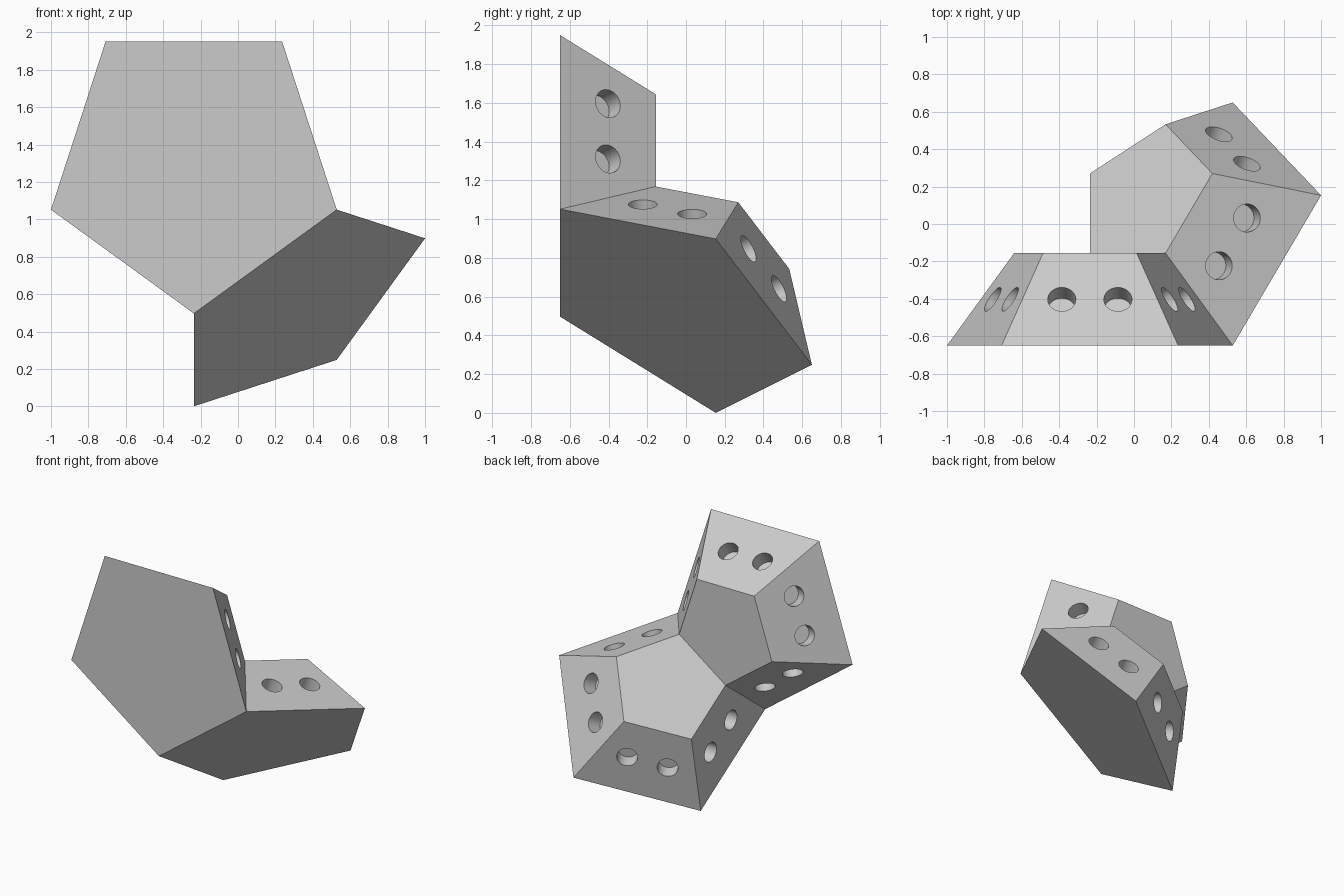
import bpy, bmesh
from math import sin, cos, tan, pi
from mathutils import Matrix, Vector

default = bpy.data.objects.get("Cube")
if default:
    bpy.data.objects.remove(default, do_unlink=True)

EDGE = 0.9443                        # edge of the outer pentagon
APOTHEM = EDGE / (2 * tan(pi / 5))
CORNER = EDGE / (2 * sin(pi / 5))
REACH = 1.1135 * EDGE                # hub to outer pentagon
INNER = 0.53                         # inner pentagon relative to outer
HUB = Vector((-0.236, 0.4015, 1.30))
HOLE_RADIUS, HOLE_DEPTH, HOLE_OFFSET = 0.075, 0.11, 0.15

grey = bpy.data.materials.new("plain grey")
grey.use_nodes = True
grey.diffuse_color = (0.6, 0.6, 0.6, 1)
grey.node_tree.nodes["Principled BSDF"].inputs["Base Color"].default_value = (0.6, 0.6, 0.6, 1)


def add_object(name, bm):
    bmesh.ops.recalc_face_normals(bm, faces=bm.faces)
    mesh = bpy.data.meshes.new(name)
    bm.to_mesh(mesh)
    bm.free()
    mesh.materials.append(grey)
    obj = bpy.data.objects.new(name, mesh)
    bpy.context.collection.objects.link(obj)
    return obj


def frame(x_axis, z_axis):
    """Placement with the hub as origin and the given local x and z axes."""
    y_axis = z_axis.cross(x_axis)
    turn = Matrix((x_axis, y_axis, z_axis)).transposed().to_4x4()
    return Matrix.Translation(HUB) @ turn


def pentagon_block(name, place):
    # Tapered five-sided body; side 0 faces local x and joins the other block
    bm = bmesh.new()
    rings = []
    for scale in (INNER, 1):
        angles = [pi / 5 + k * 2 * pi / 5 for k in range(5)]
        rings.append([bm.verts.new(place @ (scale * Vector(
            (CORNER * cos(a), CORNER * sin(a), REACH)))) for a in angles])
    inner, outer = rings
    bm.faces.new(inner)
    bm.faces.new(outer)
    for k in range(5):
        j = (k + 1) % 5
        bm.faces.new((inner[k], inner[j], outer[j], outer[k]))
    block = add_object(name, bm)

    # Two blind round holes in each of the four free sides
    bm = bmesh.new()
    normal = Vector((REACH, 0, -APOTHEM)).normalized()
    tilt = normal.to_track_quat('Z', 'Y').to_matrix().to_4x4()
    middle = (1 + INNER) / 2
    for k in range(1, 5):
        spin = Matrix.Rotation(k * 2 * pi / 5, 4, 'Z')
        for offset in (-HOLE_OFFSET, HOLE_OFFSET):
            spot = Matrix.Translation((middle * APOTHEM, offset, middle * REACH))
            bmesh.ops.create_cone(
                bm, cap_ends=True, segments=32, radius1=HOLE_RADIUS,
                radius2=HOLE_RADIUS, depth=2 * HOLE_DEPTH,
                matrix=place @ spin @ spot @ tilt)
    cutter = add_object(name + "_hole_cutter", bm)
    cutter.hide_render = True

    cut = block.modifiers.new("holes", 'BOOLEAN')
    cut.operation = 'DIFFERENCE'
    cut.solver = 'EXACT'
    cut.object = cutter
    bpy.ops.object.select_all(action='DESELECT')
    block.select_set(True)
    bpy.context.view_layer.objects.active = block
    bpy.ops.object.modifier_apply(modifier=cut.name)
    bpy.data.objects.remove(cutter, do_unlink=True)
    bpy.ops.object.shade_smooth_by_angle(angle=pi / 6)
    return block


# Upright block faces the front; the lower one folds back along the shared edge
front = Vector((0, -1, 0))
toward_edge = Vector((cos(0.3 * pi), 0, -sin(0.3 * pi)))
fold = front + 2 * toward_edge       # neighbouring dodecahedron face
fold.normalize()
back_to_edge = (front - front.dot(fold) * fold).normalized()

pentagon_block("upright_block", frame(toward_edge, front))
pentagon_block("lower_block", frame(back_to_edge, fold))
